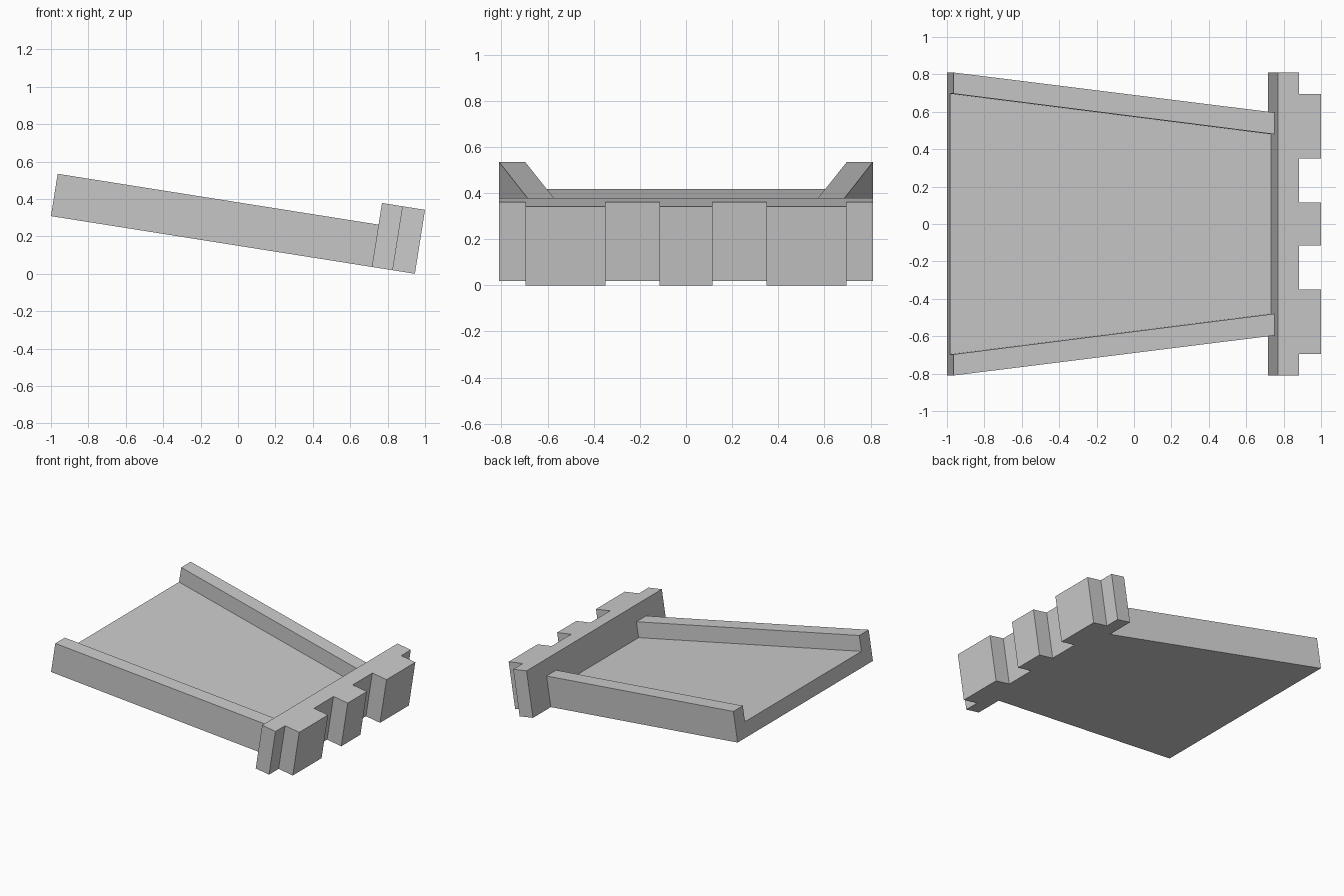
import bpy, bmesh, math
from mathutils import Matrix

if "Cube" in bpy.data.objects:
    bpy.data.objects.remove(bpy.data.objects["Cube"])

# Everything is modelled level, then pitched down towards +x
TILT = math.radians(9)
LENGTH = 1.97
PLACE = Matrix.Translation((-1, 0, LENGTH * math.sin(TILT))) @ Matrix.Rotation(TILT, 4, 'Y')


def finish(name, bm):
    bmesh.ops.recalc_face_normals(bm, faces=bm.faces)
    mesh = bpy.data.meshes.new(name)
    bm.to_mesh(mesh)
    bm.free()
    mesh.transform(PLACE)
    obj = bpy.data.objects.new(name, mesh)
    bpy.context.collection.objects.link(obj)
    return obj


def channel(x, outer, inner, floor, top):
    """U-shaped cross-section of the tray at distance x."""
    half = [(outer, 0), (outer, top), (inner, top), (inner, floor)]
    pts = half + [(-y, z) for y, z in reversed(half)]
    return [(x, y, z) for y, z in pts]


# Tapered tray with two raised side walls
BLOCK_X = 1.737
bm = bmesh.new()
ends = [[bm.verts.new(p) for p in channel(x, o, i, 0.112, 0.229)]
        for x, o, i in ((0, 0.81, 0.697), (BLOCK_X, 0.596, 0.48))]
n = len(ends[0])
for k in range(n):
    j = (k + 1) % n
    bm.faces.new((ends[0][k], ends[0][j], ends[1][j], ends[1][k]))
for e in ends:
    bm.faces.new((e[0], e[1], e[2], e[3]))
    bm.faces.new((e[4], e[5], e[6], e[7]))
    bm.faces.new((e[0], e[3], e[4], e[7]))
finish("tapered_tray", bm)

# End block with three teeth: notched outline extruded upwards
STEP_X = 1.85
half = [(BLOCK_X, 0.81), (STEP_X, 0.81), (STEP_X, 0.695), (LENGTH, 0.695),
        (LENGTH, 0.35), (STEP_X, 0.35), (STEP_X, 0.115), (LENGTH, 0.115)]
outline = half + [(x, -y) for x, y in reversed(half)]
bm = bmesh.new()
base = bm.faces.new([bm.verts.new((x, y, 0)) for x, y in outline])
ext = bmesh.ops.extrude_face_region(bm, geom=[base], use_keep_orig=True)
bmesh.ops.translate(bm, vec=(0, 0, 0.346),
                    verts=[v for v in ext["geom"] if isinstance(v, bmesh.types.BMVert)])
finish("toothed_end_block", bm)
